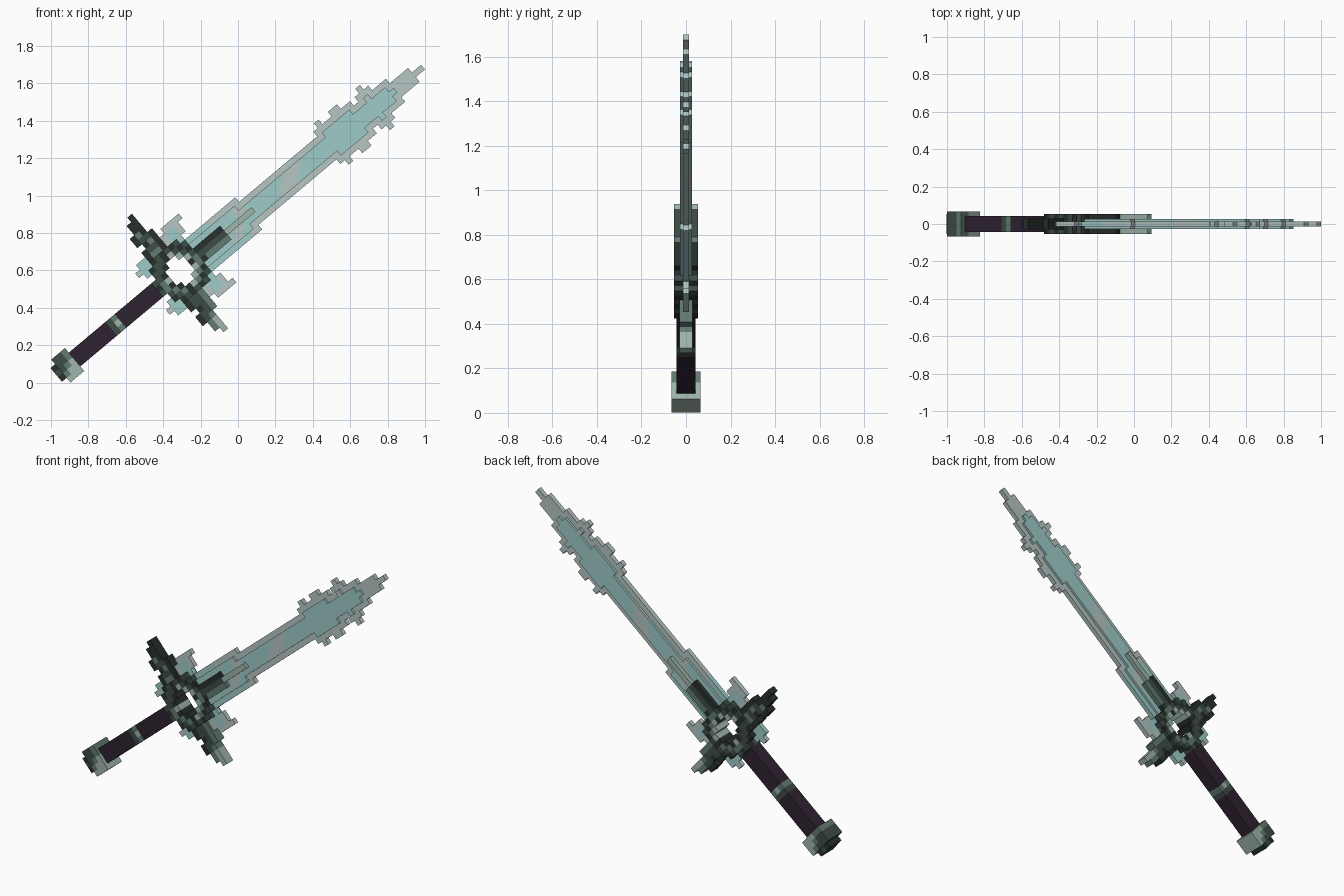
import bpy, bmesh, math
from mathutils import Matrix, Vector

if "Cube" in bpy.data.objects:
    bpy.data.objects.remove(bpy.data.objects["Cube"], do_unlink=True)

S = 0.032  # side of one cell
# Frame of the sword: its length leans 40 degrees, origin at the guard ring
FRAME = Matrix.Translation((-0.31, 0, 0.597)) @ Matrix.Rotation(-math.radians(40), 4, 'Y')


def material(name, hexcode):
    srgb = [int(hexcode[k:k + 2], 16) / 255 for k in (0, 2, 4)]
    col = [c / 12.92 if c < 0.04 else ((c + 0.055) / 1.055) ** 2.4 for c in srgb] + [1]
    m = bpy.data.materials.new(name)
    m.use_nodes = True
    m.diffuse_color = col
    m.node_tree.nodes["Principled BSDF"].inputs["Base Color"].default_value = col
    return m


DARK, DEEP, MID, PALE, SILVER, TEAL, GRIP = range(7)
MATS = [material("blackish green", "27302c"), material("deep green", "3d4c47"),
        material("mid green", "627b71"), material("pale green", "9fb5aa"),
        material("silver grey", "b6c6c3"), material("ice teal", "9fcbc8"),
        material("dark plum", "2f2231")]


def slab(name, cells, half, rule):
    """Extrude a set of (length, width) cells to +-half, coloured by rule(i, j)."""
    cells = set(cells)
    bm = bmesh.new()

    def face(pts, mat):
        f = bm.faces.new([bm.verts.new(FRAME @ Vector((u * S, y, v * S))) for u, y, v in pts])
        f.material_index = mat

    for i, j in cells:
        m = rule(i, j)
        ring = [(i, j - .5), (i + 1, j - .5), (i + 1, j + .5), (i, j + .5)]
        face([(u, -half, v) for u, v in ring], m)
        face([(u, half, v) for u, v in reversed(ring)], m)
        for k, (di, dj) in enumerate([(0, -1), (1, 0), (0, 1), (-1, 0)]):
            if (i + di, j + dj) not in cells:
                (a, b), (c, d) = ring[k], ring[(k + 1) % 4]
                face([(a, half, b), (c, half, d), (c, -half, d), (a, -half, b)], m)
    bmesh.ops.remove_doubles(bm, verts=bm.verts, dist=1e-4)
    bmesh.ops.recalc_face_normals(bm, faces=bm.faces)
    me = bpy.data.meshes.new(name)
    bm.to_mesh(me)
    bm.free()
    for mat in MATS:
        me.materials.append(mat)
    ob = bpy.data.objects.new(name, me)
    bpy.context.collection.objects.link(ob)
    return ob


def span(i0, i1, k):
    return [(i, j) for i in range(i0, i1) for j in range(-k, k + 1)]


def rows(table, side):
    """Cells from {width row: (first, last)}, flipped across the length by side."""
    return [(i, side * j) for j, (a, b) in table.items() for i in range(a, b + 1)]


def across(i, j):
    """Horizontal position of a cell, for the slanted colour bands."""
    return (i + .5) * 0.766 - j * 0.643


# Blade: thin serrated edge around a thicker core
width = {i: 3 if i < 15 else 2 for i in range(3, 32)}
width.update(enumerate([int(c) for c in "343344332343222111100"], 32))
width[53 - 1] = 0
edge = [c for i, k in width.items() for c in span(i, i + 1, k)]
core = [c for i in range(4, 47)
        for c in span(i, i + 1, min(width[i - 1], width[i], width[i + 1]) - 1)]


def edge_rule(i, j):
    return TEAL if i < 9 or (i < 13 and j < 0) else SILVER


def core_rule(i, j):
    x = across(i, j)
    return SILVER if 17 < x < 20 or 9 < x < 10.5 or (x > 31 and j > 1) else TEAL


slab("blade_edge", edge, 0.014, edge_rule)
slab("blade_core", core, 0.028, core_rule)


# Raised spine running up from the guard
def spine_rule(i, j):
    if i >= 10:
        return PALE
    return MID if j < 0 else (DARK if j else DEEP)


slab("blade_spine", span(5, 10, 1) + span(10, 16, 0), 0.053, spine_rule)


# Guard ring with an open middle
def radius(i, j):
    return math.hypot(i + .5, j)


def ring_rule(i, j):
    r = radius(i, j)
    if r > 3.9:
        return DARK if (i + j) % 2 else DEEP
    if r < 3.1:
        return PALE if (i + j) % 2 else DARK
    return MID if j < 1 else DEEP


slab("guard_ring", [c for c in span(-6, 6, 6) if 2.35 < radius(*c) < 4.8], 0.053, ring_rule)

# Guard arms and crystals, mirrored across the length of the sword
ARM = {4: (-3, 1), 5: (-3, 0), 6: (-3, 0), 7: (-2, 0), 8: (-3, 0), 9: (-3, -1),
       10: (-2, -1), 11: (-2, -1), 12: (-1, -1)}
FRONT = {4: (1, 3), 5: (1, 4), 6: (1, 4), 7: (2, 5)}
BACK = {3: (-5, -4), 4: (-6, -4), 5: (-5, -4)}


def arm_rule(i, j):
    a, b = ARM[abs(j)]
    if j > 0:
        return DARK if i in (a, b) else (MID if j % 2 else DEEP)
    if j < -9:
        return PALE if i == b else MID
    return DARK if i == a else (MID if i == b else DEEP)


def crystal_rule(i, j):
    return SILVER if abs(j) > 6 or i in (1, -6, 4) else TEAL


for side, label in ((1, "upper"), (-1, "lower")):
    slab(label + "_guard_arm", rows(ARM, side), 0.03, arm_rule)
    slab(label + "_front_crystal", rows(FRONT, side), 0.014, crystal_rule)
    slab(label + "_back_crystal", rows(BACK, side), 0.014, crystal_rule)


# Grip with a metal band
def grip_rule(i, j):
    if i == -14:
        return PALE if j == 0 else MID
    return DEEP if i == -15 else GRIP


slab("grip", span(-23, -4, 1), 0.043, grip_rule)


# Pommel
def pommel_rule(i, j):
    x = across(i, j)
    return PALE if x > -18.6 else (MID if x > -19.4 else DEEP)


slab("pommel", span(-26, -23, 2), 0.066, pommel_rule)
slab("pommel_cap", span(-27, -26, 1), 0.054, lambda i, j: DARK if j else DEEP)
